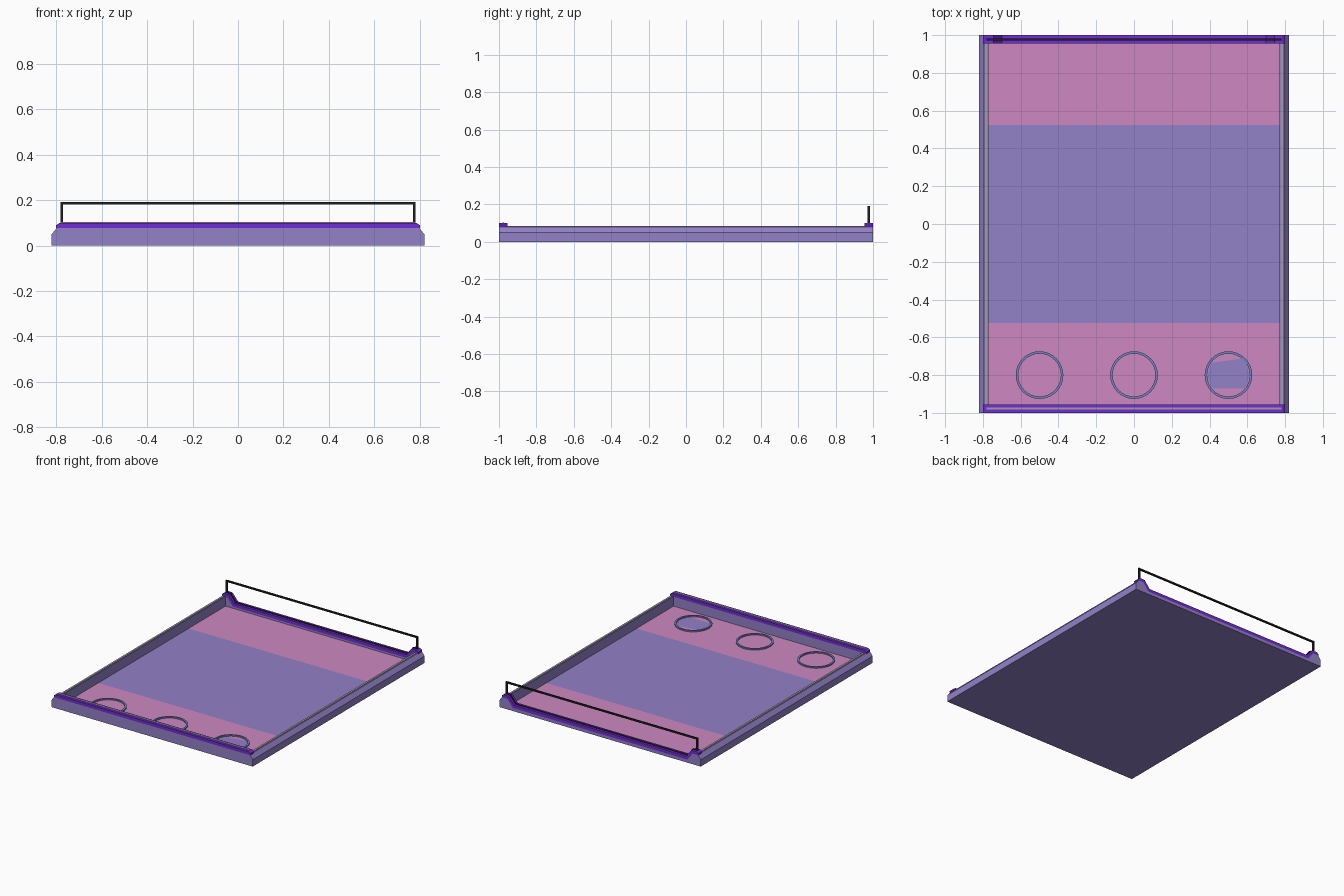
import bpy
import bmesh
import math

cube = bpy.data.objects.get("Cube")
if cube:
    bpy.data.objects.remove(cube, do_unlink=True)


def material(name, r, g, b):
    m = bpy.data.materials.new(name)
    m.use_nodes = True
    m.diffuse_color = (r, g, b, 1)
    m.node_tree.nodes["Principled BSDF"].inputs["Base Color"].default_value = (r, g, b, 1)
    return m


LILAC = material("lilac", 0.29, 0.22, 0.57)
PINK = material("pink", 0.62, 0.25, 0.54)
VIOLET = material("vivid violet", 0.17, 0.025, 0.66)
BLUE = material("dusty blue", 0.18, 0.22, 0.54)
BLACK = material("black", 0.015, 0.015, 0.015)
GREY = material("grey", 0.35, 0.35, 0.37)


def finish(name, bm, mat):
    bmesh.ops.recalc_face_normals(bm, faces=bm.faces)
    mesh = bpy.data.meshes.new(name)
    bm.to_mesh(mesh)
    bm.free()
    mesh.materials.append(mat)
    obj = bpy.data.objects.new(name, mesh)
    bpy.context.collection.objects.link(obj)
    return obj


def prism(name, outline, y0, y1, mat):
    """Extrude an x-z outline along y."""
    bm = bmesh.new()
    face = bm.faces.new([bm.verts.new((x, y0, z)) for x, z in outline])
    ext = bmesh.ops.extrude_face_region(bm, geom=[face])["geom"]
    bmesh.ops.translate(bm, vec=(0, y1 - y0, 0),
                        verts=[v for v in ext if isinstance(v, bmesh.types.BMVert)])
    return finish(name, bm, mat)


def box(name, x0, x1, y0, y1, z0, z1, mat):
    return prism(name, [(x0, z0), (x1, z0), (x1, z1), (x0, z1)], y0, y1, mat)


def mirrored(half):
    """Complete a symmetric outline from its +x half."""
    return half + [(-x, z) for x, z in reversed(half)]


def ring(name, cx, cy, z0, z1, outer, inner, mat, n=32):
    bm = bmesh.new()
    loops = []
    for r, z in ((outer, z0), (outer, z1), (inner, z1), (inner, z0)):
        loops.append([bm.verts.new((cx + r * math.cos(math.tau * i / n),
                                    cy + r * math.sin(math.tau * i / n), z))
                      for i in range(n)])
    for k in range(4):
        a, b = loops[k], loops[(k + 1) % 4]
        for i in range(n):
            j = (i + 1) % n
            bm.faces.new((a[i], a[j], b[j], b[i]))
    return finish(name, bm, mat)


IN_X, IN_Y = 0.77, 0.955

# Floor slab and its coloured panels
box("floor_slab", -IN_X, IN_X, -IN_Y, IN_Y, 0, 0.005, LILAC)
box("front_floor_panel", -IN_X, IN_X, -IN_Y, -0.525, 0.005, 0.009, PINK)
box("middle_floor_panel", -IN_X, IN_X, -0.525, 0.525, 0.005, 0.009, LILAC)
box("back_floor_panel", -IN_X, IN_X, 0.525, IN_Y, 0.005, 0.009, PINK)

# Side walls with chamfered outer edge and a thin top strip
for side, s in (("left", 1), ("right", -1)):
    wall = [(0.82, 0), (0.82, 0.05), (0.795, 0.08), (IN_X, 0.08), (IN_X, 0)]
    prism(side + "_wall", [(s * x, z) for x, z in wall], -IN_Y, IN_Y, LILAC)
    box(side + "_top_strip", s * 0.777, s * 0.788, -IN_Y, IN_Y, 0.08, 0.083, GREY)

# Front wall, trim and seal
prism("front_wall", mirrored([(0.82, 0), (0.82, 0.05), (0.797, 0.078)]), -1, -IN_Y, LILAC)
prism("front_trim", mirrored([(0.8, 0.078), (0.8, 0.09), (0.785, 0.1)]), -1, -IN_Y, VIOLET)
box("front_seal", -0.78, 0.78, -0.982, -0.972, 0.1, 0.104, GREY)

# Back wall dips between its corners; trim and seal follow the dip
prism("back_wall", mirrored([(0.82, 0), (0.82, 0.05), (0.797, 0.078),
                             (0.755, 0.078), (0.71, 0.022)]), IN_Y, 1, LILAC)
prism("back_trim", mirrored([(0.71, 0.022), (0.755, 0.078), (0.8, 0.078), (0.8, 0.09),
                             (0.785, 0.1), (0.745, 0.1), (0.7, 0.045)]), IN_Y, 1, VIOLET)
prism("back_seal", mirrored([(0.7, 0.045), (0.745, 0.1), (0.775, 0.1), (0.775, 0.104),
                             (0.742, 0.104), (0.698, 0.049)]), 0.971, 0.983, BLACK)

# Guard rail above the back wall
for side, s in (("left", 1), ("right", -1)):
    box(side + "_rail_post", s * 0.769, s * 0.781, 0.971, 0.983, 0.095, 0.18, BLACK)
box("rail_bar", -0.781, 0.781, 0.971, 0.983, 0.18, 0.191, BLACK)

# Circular holders on the front panel
for label, cx in (("right", -0.5), ("middle", 0), ("left", 0.5)):
    ring(label + "_holder_ring", cx, -0.8, 0.008, 0.018, 0.126, 0.113, BLUE)

# Flat insert inside the left holder
bm = bmesh.new()
bm.faces.new([bm.verts.new((x, y, 0.011)) for x, y in
              ((0.41, -0.87), (0.59, -0.87), (0.613, -0.8),
               (0.585, -0.71), (0.41, -0.735), (0.387, -0.8))])
insert = finish("left_holder_insert", bm, LILAC)
if insert.data.polygons[0].normal.z < 0:
    insert.data.flip_normals()
